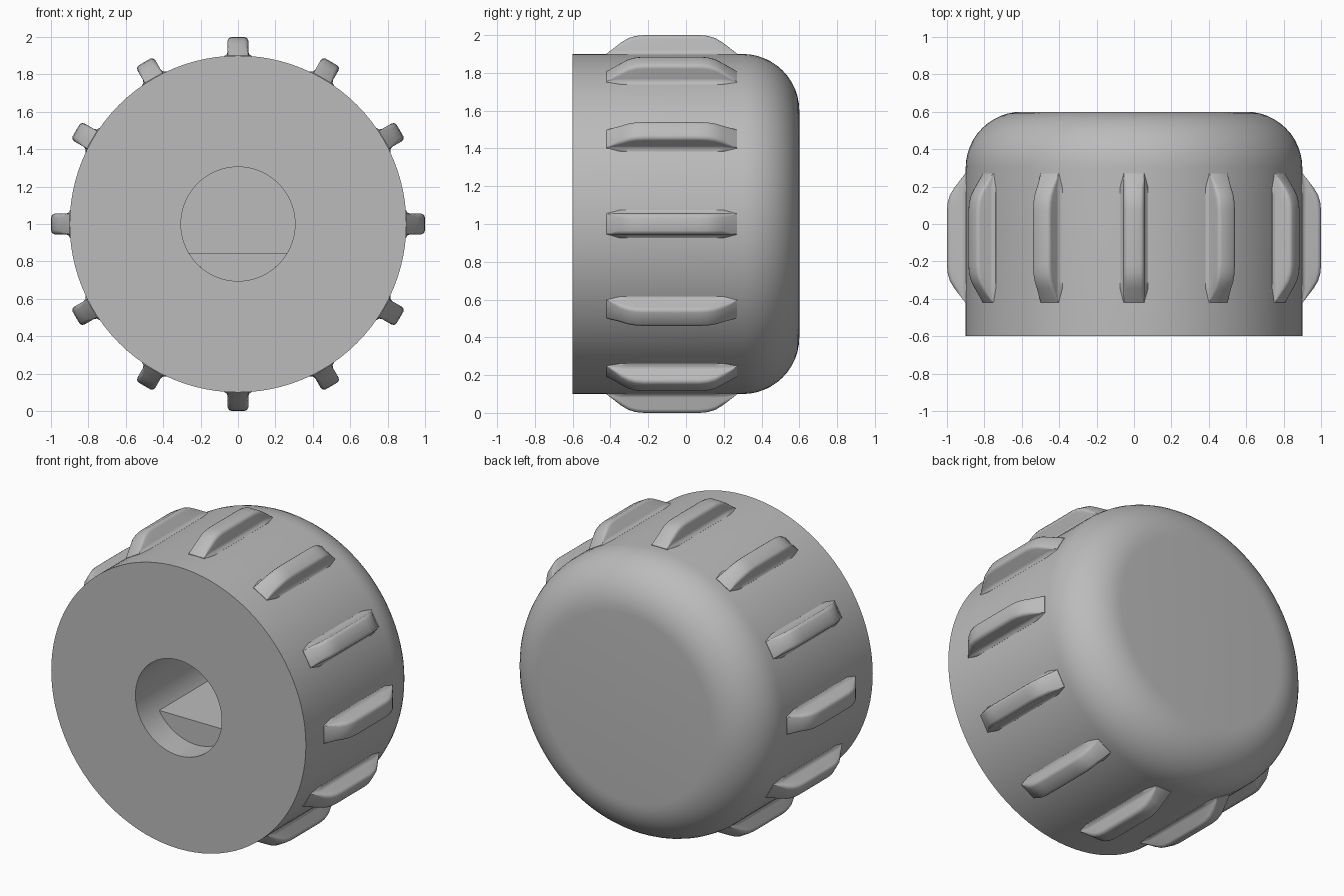
import bpy, bmesh, math
from mathutils import Matrix, Vector

cube = bpy.data.objects.get("Cube")
if cube:
    bpy.data.objects.remove(cube, do_unlink=True)

grey = bpy.data.materials.new("plain grey")
grey.use_nodes = True
colour = (0.5, 0.5, 0.5, 1)
grey.diffuse_color = colour
grey.node_tree.nodes["Principled BSDF"].inputs["Base Color"].default_value = colour

RADIUS, HALF, FILLET = 0.9, 0.6, 0.3
BORE, FLAT, STEP, FLOOR = 0.305, -0.155, -0.42, 0.25
CENTRE = Vector((0, 0, 1))


def finish(name, bm, angle=35):
    bmesh.ops.recalc_face_normals(bm, faces=bm.faces)
    mesh = bpy.data.meshes.new(name)
    bm.to_mesh(mesh)
    bm.free()
    mesh.materials.append(grey)
    obj = bpy.data.objects.new(name, mesh)
    bpy.context.collection.objects.link(obj)
    obj.location = CENTRE
    bpy.ops.object.select_all(action="DESELECT")
    obj.select_set(True)
    bpy.context.view_layer.objects.active = obj
    bpy.ops.object.shade_smooth_by_angle(angle=math.radians(angle))
    return obj


# Knob body: lathed profile (radius, y) with a blind bore and a rounded back rim
profile = [(0, FLOOR), (BORE, FLOOR), (BORE, -HALF), (RADIUS, -HALF)]
for i in range(13):
    a = math.pi / 2 * i / 12
    profile.append((RADIUS - FILLET + FILLET * math.cos(a),
                    HALF - FILLET + FILLET * math.sin(a)))
profile.append((0, HALF))
bm = bmesh.new()
verts = [bm.verts.new((r, y, 0)) for r, y in profile]
edges = [bm.edges.new(pair) for pair in zip(verts, verts[1:])]
bmesh.ops.spin(bm, geom=verts + edges, cent=(0, 0, 0), axis=(0, 1, 0),
               angle=math.tau, steps=96, use_merge=True)
bmesh.ops.remove_doubles(bm, verts=bm.verts, dist=1e-4)
finish("knob_body", bm)

# Flat inside the bore: a circular segment that makes the hole D-shaped
bm = bmesh.new()
half_arc = math.acos(-FLAT / BORE)
arc = [-math.pi / 2 - half_arc + 2 * half_arc * i / 32 for i in range(33)]
segment = bm.faces.new([bm.verts.new((BORE * math.cos(a), STEP, BORE * math.sin(a)))
                        for a in arc])
extruded = bmesh.ops.extrude_face_region(bm, geom=[segment], use_keep_orig=True)
bmesh.ops.translate(bm, vec=(0, FLOOR - STEP, 0),
                    verts=[v for v in extruded["geom"] if isinstance(v, bmesh.types.BMVert)])
finish("bore_flat", bm)


# Grip ribs: rounded cross-sections lofted along y
def section(h):
    """Half cross-section (x, height) with a base flare and a rounded top."""
    w, f = 0.055, min(0.02, h * 0.45)
    return [(w + f, -0.02), (w + f, -0.003), (w + f * 0.3, f * 0.3), (w, f),
            (w, h - f), (w - f * 0.3, h - f * 0.3), (w - f, h)]


half_run = [(0.345, 0.002), (0.27, 0.06), (0.23, 0.084), (0.19, 0.096), (0.145, 0.1)]
stations = [(-d, h) for d, h in half_run] + [(d, h) for d, h in reversed(half_run)]


def rib(number):
    bm = bmesh.new()
    turn = Matrix.Rotation(math.tau * number / 12, 3, "Y")
    rings = []
    for d, h in stations:
        half = section(h)
        outline = half + [(-x, z) for x, z in reversed(half)]
        rings.append([bm.verts.new(turn @ Vector((x, d - 0.075, RADIUS + z)))
                      for x, z in outline])
    for a, b in zip(rings, rings[1:]):
        for i in range(len(a) - 1):
            bm.faces.new((a[i], a[i + 1], b[i + 1], b[i]))
    bm.faces.new(rings[0])
    bm.faces.new(rings[-1])
    finish(f"grip_rib_{number + 1}", bm, 50)


for n in range(12):
    rib(n)
